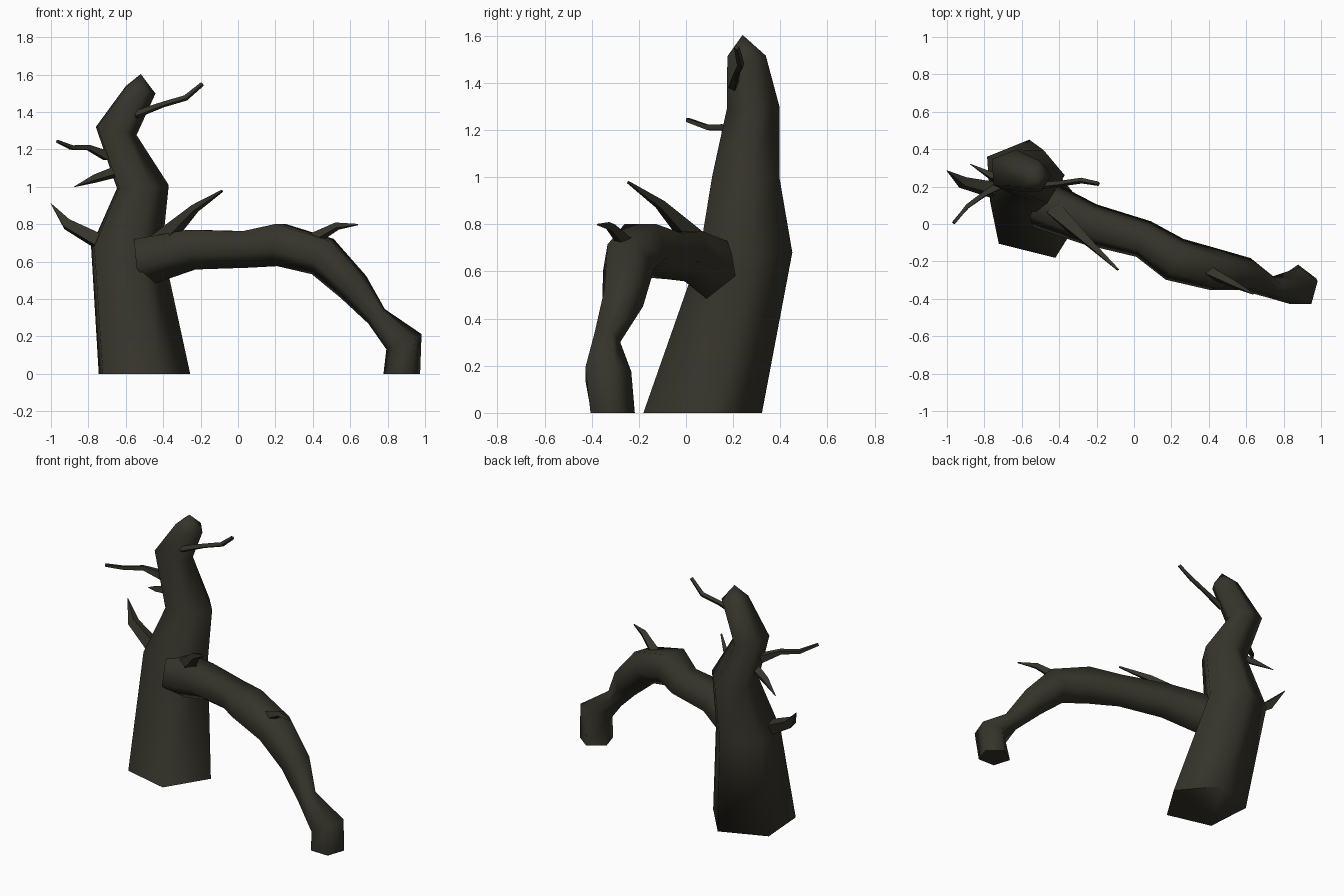
import bpy, bmesh, math
from mathutils import Vector

if "Cube" in bpy.data.objects:
    bpy.data.objects.remove(bpy.data.objects["Cube"])

bark = bpy.data.materials.new("dark_bark")
bark.diffuse_color = (0.036, 0.034, 0.024, 1)
bark.use_nodes = True
bark.node_tree.nodes["Principled BSDF"].inputs["Base Color"].default_value = bark.diffuse_color


def finish(name, bm, angle):
    bmesh.ops.recalc_face_normals(bm, faces=bm.faces)
    me = bpy.data.meshes.new(name)
    bm.to_mesh(me)
    bm.free()
    ob = bpy.data.objects.new(name, me)
    bpy.context.collection.objects.link(ob)
    me.materials.append(bark)
    bpy.ops.object.select_all(action='DESELECT')
    ob.select_set(True)
    bpy.context.view_layer.objects.active = ob
    bpy.ops.object.shade_smooth_by_angle(angle=math.radians(angle))
    return ob


def skin(bm, rings):
    # join rings of vertices with quads and cap both ends
    n = len(rings[0])
    for a, b in zip(rings, rings[1:]):
        for i in range(n):
            j = (i + 1) % n
            bm.faces.new((a[i], a[j], b[j], b[i]))
    bm.faces.new(rings[0][::-1])
    bm.faces.new(rings[-1])


def tube(name, path, sides, side_hint, start=0.0, flat_end=False, angle=80):
    # path of (x, y, z, radius); rings stand square to the path
    bm = bmesh.new()
    pts = [Vector(p[:3]) for p in path]
    rings = []
    for i, p in enumerate(pts):
        d = (pts[min(i + 1, len(pts) - 1)] - pts[max(i - 1, 0)]).normalized()
        if flat_end and i == len(pts) - 1:
            d = Vector((0, 0, -1))
        u = Vector(side_hint)
        u = (u - d * u.dot(d)).normalized()
        v = u.cross(d)
        if i == 0 and v.z < 0 or i and v.dot(last) < 0:
            v = -v
        last = v
        ring = []
        for k in range(sides):
            t = start + math.tau * k / sides
            ring.append(bm.verts.new(p + (u * math.cos(t) + v * math.sin(t)) * path[i][3]))
        rings.append(ring)
    skin(bm, rings)
    return finish(name, bm, angle)


# trunk: crooked five-sided column; each ring is x, y, z, radius, slope along x
bm = bmesh.new()
rings = []
for x, y, z, r, s in [(-0.52, 0.065, 0, 0.265, 0), (-0.61, 0.25, 0.68, 0.207, 0),
                      (-0.52, 0.25, 1.0, 0.15, 0.06), (-0.66, 0.283, 1.30, 0.118, -0.2),
                      (-0.527, 0.255, 1.52, 0.086, -0.25)]:
    ring = []
    for k in range(5):
        t = math.radians(4 + 72 * k)
        dx = r * math.cos(t)
        ring.append(bm.verts.new((x + dx, y + r * math.sin(t), z + s * dx)))
    rings.append(ring)
skin(bm, rings)
# pointed trunk top
bm.faces.ensure_lookup_table()
bmesh.ops.poke(bm, faces=[bm.faces[-1]])
tip = max(bm.verts, key=lambda v: len(v.link_edges) == 5)
tip.co = (-0.52, 0.24, 1.603)
finish("trunk", bm, 80)

# arching branch that droops to the ground, one ridge underneath
tube("drooping_branch", [
    (-0.50, 0.11, 0.61, 0.14), (-0.24, 0.0, 0.675, 0.118), (0.05, -0.08, 0.675, 0.108),
    (0.22, -0.19, 0.70, 0.125), (0.45, -0.25, 0.635, 0.118), (0.615, -0.275, 0.47, 0.095),
    (0.74, -0.34, 0.31, 0.062), (0.888, -0.34, 0.17, 0.108), (0.875, -0.32, 0, 0.103)],
    5, (0.33, 0.94, 0), math.radians(-90), True)

# twigs
twigs = {
    "upper_right_twig": [(-0.55, 0.20, 1.385, 0.022), (-0.40, 0.215, 1.44, 0.016),
                         (-0.28, 0.232, 1.475, 0.016), (-0.19, 0.215, 1.55, 0.012)],
    "upper_left_twig": [(-0.70, 0.22, 1.165, 0.034), (-0.80, 0.16, 1.21, 0.018),
                        (-0.89, 0.095, 1.21, 0.015), (-0.965, 0.005, 1.243, 0.011)],
    "left_thorn": [(-0.62, 0.20, 1.09, 0.034), (-0.76, 0.255, 1.045, 0.024),
                   (-0.875, 0.32, 1.0, 0.002)],
    "lower_left_twig": [(-0.74, 0.18, 0.705, 0.05), (-0.915, 0.222, 0.80, 0.035),
                        (-1.0, 0.285, 0.91, 0.002)],
    "branch_twig": [(-0.42, 0.07, 0.70, 0.06), (-0.23, -0.11, 0.885, 0.025),
                    (-0.085, -0.245, 0.978, 0.007)],
    "branch_end_twig": [(0.40, -0.255, 0.72, 0.035), (0.53, -0.32, 0.79, 0.022),
                        (0.64, -0.375, 0.798, 0.004)],
}
for name, path in twigs.items():
    tube(name, path, 4, (0.3, 0.95, 0), 0.4)
